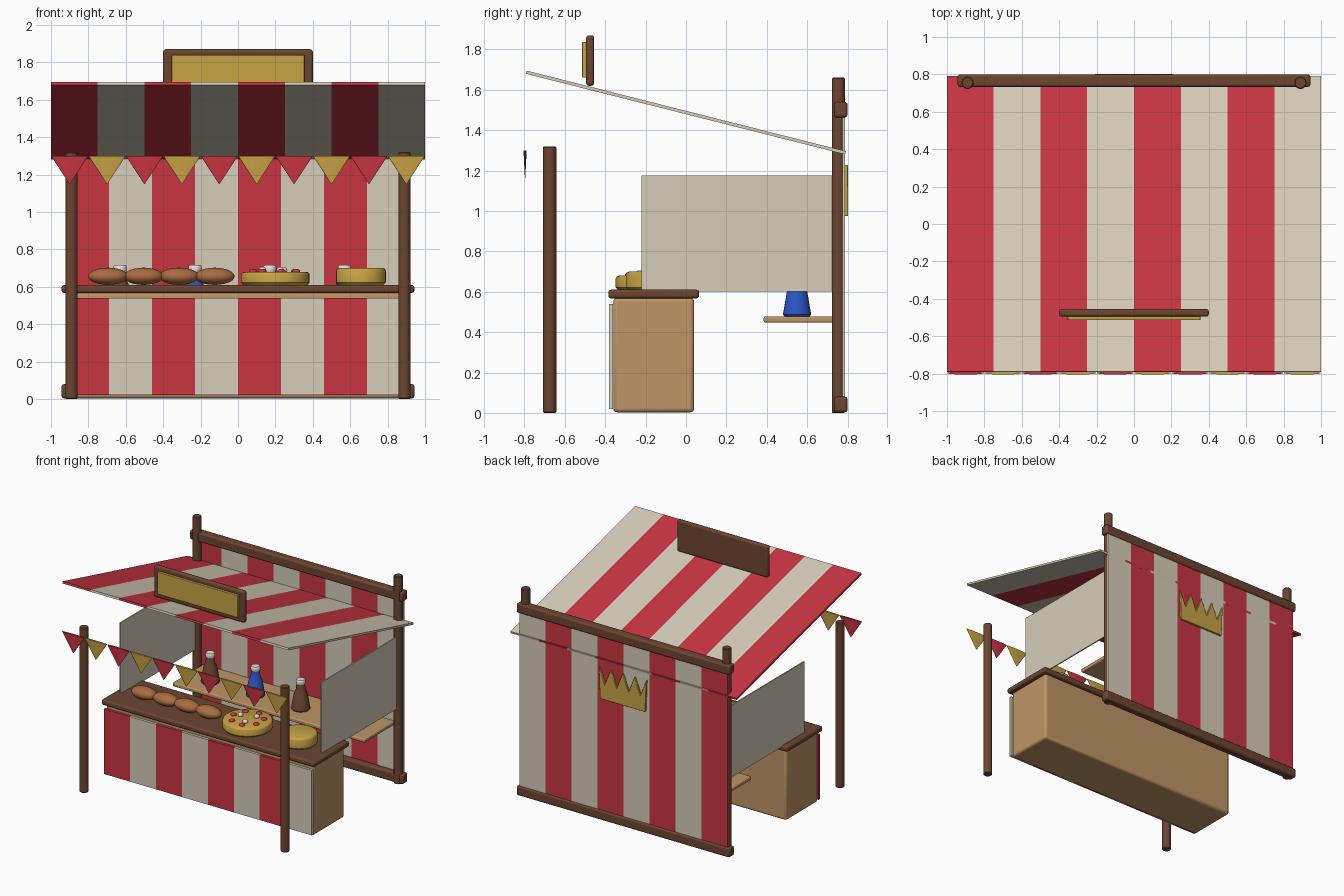
import bpy, bmesh
from math import cos, sin, tau, atan2, hypot
from mathutils import Vector

if "Cube" in bpy.data.objects:
    bpy.data.objects.remove(bpy.data.objects["Cube"], do_unlink=True)


def material(name, r, g, b):
    m = bpy.data.materials.new(name)
    m.use_nodes = True
    m.diffuse_color = (r, g, b, 1)
    bsdf = m.node_tree.nodes["Principled BSDF"]
    bsdf.inputs["Base Color"].default_value = (r, g, b, 1)
    bsdf.inputs["Roughness"].default_value = 0.8
    return m


RED = material("cloth_red", 0.58, 0.035, 0.055)
CREAM = material("cloth_cream", 0.68, 0.61, 0.49)
BROWN = material("dark_wood", 0.15, 0.06, 0.03)
TAN = material("light_wood", 0.52, 0.30, 0.13)
GOLD = material("gold", 0.58, 0.37, 0.06)
CRUST = material("bread_crust", 0.40, 0.15, 0.05)
BLUE = material("blue_glass", 0.025, 0.09, 0.55)
WHITE = material("white", 0.80, 0.77, 0.70)


def finish(bm, name, mats, loc=(0, 0, 0), bevel=0, smooth=True):
    bmesh.ops.recalc_face_normals(bm, faces=bm.faces)
    me = bpy.data.meshes.new(name)
    bm.to_mesh(me)
    bm.free()
    ob = bpy.data.objects.new(name, me)
    ob.location = loc
    bpy.context.collection.objects.link(ob)
    for m in mats:
        me.materials.append(m)
    if bevel:
        mod = ob.modifiers.new("rounded_edges", "BEVEL")
        mod.width, mod.segments = bevel, 3
    if smooth:
        bpy.ops.object.select_all(action="DESELECT")
        ob.select_set(True)
        bpy.context.view_layer.objects.active = ob
        bpy.ops.object.shade_smooth_by_angle(angle=0.7)
    return ob


def cube(size):
    bm = bmesh.new()
    bmesh.ops.create_cube(bm, size=1)
    bmesh.ops.scale(bm, vec=size, verts=bm.verts)
    return bm


def box(name, x, y, z, mat, bevel=0):
    """Box from (min, max) ranges."""
    ranges = (x, y, z)
    return finish(cube([b - a for a, b in ranges]), name, [mat],
                  [(a + b) / 2 for a, b in ranges], bevel, bevel > 0)


def striped(name, size, loc, tilt=0):
    """Cloth panel cut into eight alternating stripes along x."""
    bm = cube(size)
    w = size[0] / 8
    for i in range(-3, 4):
        bmesh.ops.bisect_plane(bm, geom=bm.verts[:] + bm.edges[:] + bm.faces[:],
                               plane_co=(i * w, 0, 0), plane_no=(1, 0, 0))
    for f in bm.faces:
        x = f.calc_center_median().x
        f.material_index = min(7, int((x + size[0] / 2 - f.normal.x * w / 2) / w)) % 2
    ob = finish(bm, name, [RED, CREAM], loc, smooth=False)
    ob.rotation_euler.x = tilt
    return ob


def lathe(name, profile, mat, loc, segments=24):
    """Spin a (radius, height) profile about z."""
    bm = bmesh.new()
    rings = [[bm.verts.new((r * cos(tau * i / segments), r * sin(tau * i / segments), z))
              for i in range(segments)] for r, z in profile]
    for a, b in zip(rings, rings[1:]):
        for i in range(segments):
            j = (i + 1) % segments
            bm.faces.new((a[i], a[j], b[j], b[i]))
    bm.faces.new(rings[0])
    bm.faces.new(rings[-1])
    return finish(bm, name, [mat], loc)


def ball(name, radii, mat, loc):
    bm = bmesh.new()
    bmesh.ops.create_uvsphere(bm, u_segments=24, v_segments=12, radius=1)
    bmesh.ops.scale(bm, vec=radii, verts=bm.verts)
    return finish(bm, name, [mat], loc)


# Posts and side curtains
for side, s in (("left", 1), ("right", -1)):
    for end, y, h in (("front", -0.675, 1.32), ("back", 0.755, 1.66)):
        lathe(f"{end}_post_{side}",
              [(0.028, 0), (0.033, 0.005), (0.033, h - 0.005), (0.028, h)],
              BROWN, (s * 0.89, y, 0))
    box(f"side_curtain_{side}", (s * 0.89 - 0.005, s * 0.89 + 0.005),
        (-0.22, 0.73), (0.6, 1.175), CREAM)

# Back wall with rails
striped("back_curtain", (1.84, 0.012, 1.46), (0, 0.782, 0.77))
for name, z in (("bottom_rail", 0.0), ("top_rail", 1.46)):
    box(name, (-0.943, 0.943), (0.733, 0.8), (z + 0.003, z + 0.08), BROWN, 0.014)

# Sloping canopy
front, back = Vector((-0.79, 1.687)), Vector((0.79, 1.288))
slope = back - front
striped("canopy", (2, hypot(*slope), 0.016), (0, 0, (front.y + back.y) / 2),
        atan2(slope.y, slope.x))

# Sign board
box("sign_frame", (-0.4, 0.4), (-0.495, -0.455), (1.62, 1.87), BROWN, 0.014)
box("sign_panel", (-0.355, 0.355), (-0.514, -0.49), (1.66, 1.838), GOLD, 0.004)

# Counter
box("counter_body", (-0.915, 0.915), (-0.36, 0.04), (0.003, 0.57), TAN, 0.018)
box("counter_top", (-0.943, 0.943), (-0.385, 0.065), (0.567, 0.61), BROWN, 0.014)
striped("counter_cloth", (1.84, 0.02, 0.52), (0, -0.372, 0.28))

# Shelf with bottles
box("shelf", (-0.85, 0.85), (0.385, 0.775), (0.447, 0.477), TAN, 0.008)
for i in range(4):
    at = (-0.63 + 0.4 * i, 0.55, 0.477)
    lathe(f"bottle_{i}", [(0.062, 0), (0.07, 0.01), (0.05, 0.125), (0.036, 0.155),
                          (0.03, 0.21)], (BROWN, BLUE)[i % 2], at)
    lathe(f"bottle_cap_{i}", [(0.031, 0.2), (0.035, 0.206), (0.035, 0.232), (0.03, 0.238)],
          WHITE, at)

# Bread loaves
for i in range(4):
    ball(f"loaf_{i}", (0.107, 0.065, 0.046), CRUST, (-0.695 + 0.19 * i, -0.19, 0.656))

# Round cakes with berry and cream toppings
for name, x, r, h in (("large_cake", 0.2, 0.183, 0.07), ("small_cake", 0.657, 0.133, 0.09)):
    lathe(name, [(r - 0.012, 0), (r, 0.012), (r, h - 0.014), (r - 0.005, h - 0.005),
                 (r - 0.015, h)], GOLD, (x, -0.165, 0.61), 32)
for i in range(7):
    a = tau * i / 7 + 0.5
    ball(f"berry_{i}", (0.022, 0.022, 0.014), RED,
         (0.2 + 0.12 * cos(a), -0.165 + 0.12 * sin(a), 0.682))
for i in range(3):
    a = tau * i / 3 + 0.9
    ball(f"cream_dollop_{i}", (0.02, 0.02, 0.018), WHITE,
         (0.2 + 0.07 * cos(a), -0.165 + 0.07 * sin(a), 0.688))

# Bunting flags
for i in range(10):
    flag = lathe(f"flag_{i}", [(0.002, -0.15), (0.1, 0)], (RED, GOLD)[i % 2],
                 (-0.9 + 0.2 * i, -0.797, 1.3))
    flag.scale.y = 0.08

# Crown emblem on the back wall
bm = bmesh.new()
outline = [(-0.2, 0.975), (0.2, 0.975)]
outline += [(0.21 - 0.0525 * i, 1.1 if i % 2 else 1.23) for i in range(9)]
base = bm.faces.new([bm.verts.new((x, 0.785, z)) for x, z in outline])
new = bmesh.ops.extrude_face_region(bm, geom=[base])["geom"]
bmesh.ops.translate(bm, vec=(0, 0.018, 0),
                    verts=[v for v in new if isinstance(v, bmesh.types.BMVert)])
finish(bm, "crown_emblem", [GOLD], bevel=0.004)
